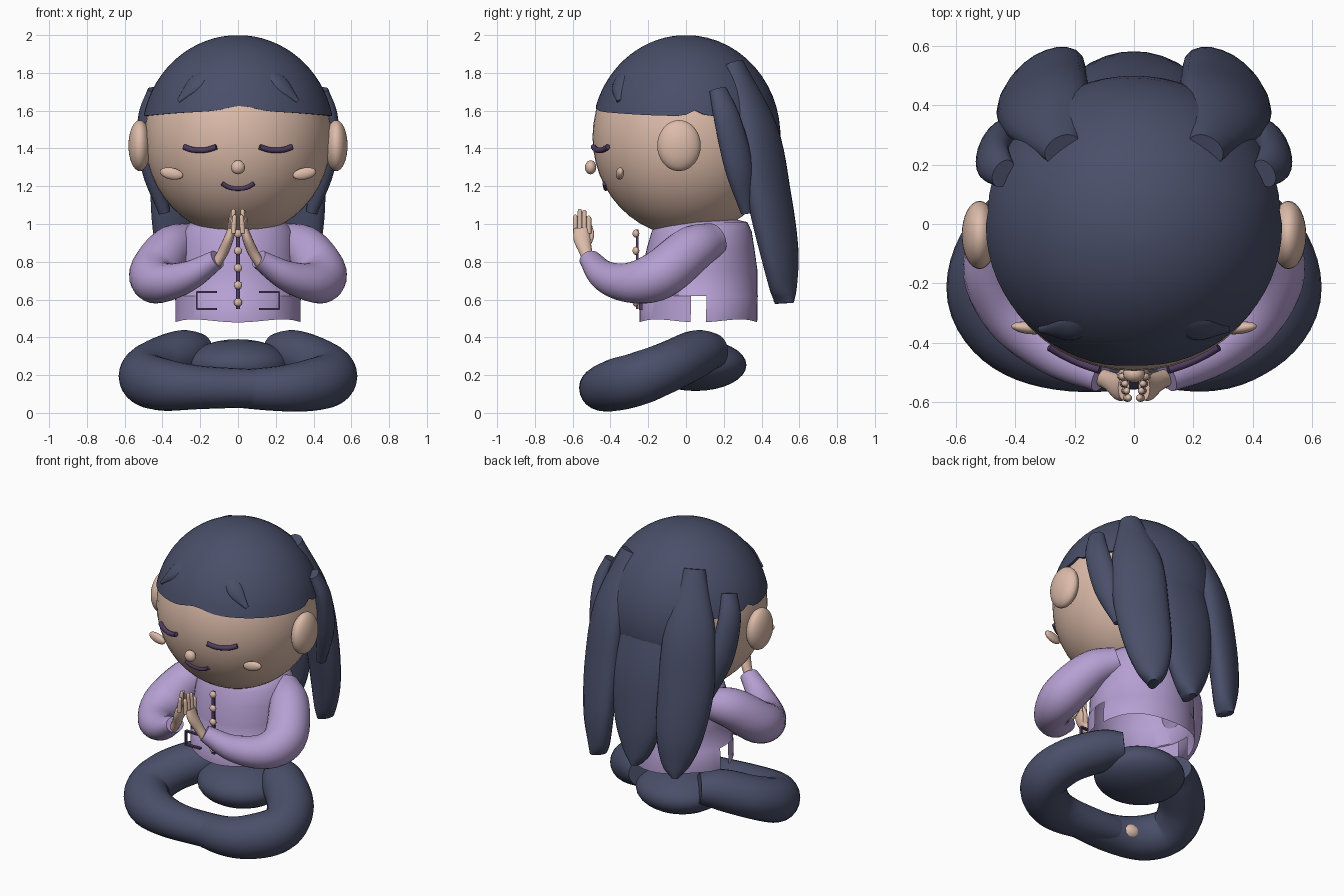
import bpy, bmesh, math
from mathutils import Vector

cube = bpy.data.objects.get("Cube")
if cube:
    bpy.data.objects.remove(cube, do_unlink=True)


def material(name, rgb):
    m = bpy.data.materials.new(name)
    m.use_nodes = True
    m.diffuse_color = (*rgb, 1)
    m.node_tree.nodes["Principled BSDF"].inputs["Base Color"].default_value = (*rgb, 1)
    return m


NAVY = material("navy", (0.068, 0.078, 0.142))
SKIN = material("skin", (0.72, 0.5, 0.4))
LILAC = material("lilac", (0.47, 0.35, 0.65))
PLUM = material("plum", (0.08, 0.045, 0.12))


def finish(name, bm, mat, recalc=True):
    if recalc:
        bmesh.ops.recalc_face_normals(bm, faces=bm.faces)
    me = bpy.data.meshes.new(name)
    bm.to_mesh(me)
    bm.free()
    me.materials.append(mat)
    ob = bpy.data.objects.new(name, me)
    bpy.context.collection.objects.link(ob)
    bpy.ops.object.select_all(action='DESELECT')
    ob.select_set(True)
    bpy.context.view_layer.objects.active = ob
    bpy.ops.object.shade_smooth_by_angle(angle=math.radians(50))
    return ob


def skin_rings(bm, rings, start=True, end=True):
    """Bridge closed rings of points, with optional end caps."""
    loops = [[bm.verts.new(p) for p in r] for r in rings]
    n = len(loops[0])
    for a, b in zip(loops, loops[1:]):
        for i in range(n):
            j = (i + 1) % n
            bm.faces.new((a[i], a[j], b[j], b[i]))
    if start:
        bm.faces.new(loops[0])
    if end:
        bm.faces.new(loops[-1])


def tube(name, points, mat, ref=(0, 0, 1), sides=20, steps=6):
    """Smooth tube through (x, y, z, half width, half thickness along ref)."""
    p = [Vector(q) for q in points]
    p = [p[0] * 2 - p[1]] + p + [p[-1] * 2 - p[-2]]
    path = []
    for a, b, c, d in zip(p, p[1:], p[2:], p[3:]):
        for k in range(steps):
            t = k / steps
            path.append(0.5 * (2 * b + (c - a) * t + (2 * a - 5 * b + 4 * c - d) * t * t
                               + (3 * b - a - 3 * c + d) * t ** 3))
    path.append(p[-2])
    ref = Vector(ref)
    rings = []
    for i, q in enumerate(path):
        tangent = (path[min(i + 1, len(path) - 1)] - path[max(i - 1, 0)])
        tangent = Vector(tangent[:3]).normalized()
        thick = (ref - tangent * tangent.dot(ref)).normalized()
        wide = tangent.cross(thick)
        angles = [math.tau * k / sides for k in range(sides)]
        rings.append([Vector(q[:3]) + wide * q[3] * math.cos(u) + thick * q[4] * math.sin(u)
                      for u in angles])
    bm = bmesh.new()
    skin_rings(bm, rings)
    return finish(name, bm, mat)


def ball(name, loc, size, mat, rot=(0, 0, 0), seg=32):
    bm = bmesh.new()
    bmesh.ops.create_uvsphere(bm, u_segments=seg, v_segments=seg // 2, radius=1)
    ob = finish(name, bm, mat)
    ob.location, ob.scale, ob.rotation_euler = loc, size, rot
    return ob


def box(name, loc, size, mat):
    bm = bmesh.new()
    bmesh.ops.create_cube(bm, size=1)
    bmesh.ops.scale(bm, vec=size, verts=bm.verts)
    bmesh.ops.translate(bm, vec=loc, verts=bm.verts)
    return finish(name, bm, mat)


def flip(s, points):
    return [(s * q[0], *q[1:]) for q in points]


HEAD = Vector((0, 0, 1.46))
HR = Vector((0.495, 0.495, 0.525))


def face_y(x, z):
    return -HR.y * math.sqrt(1 - (x / HR.x) ** 2 - ((z - HEAD.z) / HR.z) ** 2)


# Head and nose
ball("head", HEAD, HR, SKIN, seg=48)
ball("nose", (0, -0.505, 1.3), (0.037, 0.03, 0.037), SKIN, seg=20)

# Hair cap with a wavy hairline that drops at the back
bm = bmesh.new()
rings = []
for k in range(1, 17):
    ring = []
    for i in range(64):
        az = math.tau * i / 64
        c, s = math.cos(az), math.sin(az)
        low = 1.572 + 0.026 * max(0, -s) ** 2 - 0.26 * max(0, (s - 0.75) * 4) ** 0.7
        low += 0.03 * math.exp(-((s - 0.1) / 0.08) ** 2)
        if s < 0:
            low += 0.027 * math.exp(-((c - 0.03) / 0.2) ** 2)
        th = k / 16 * math.acos((low - 1.465) / 0.535)
        ring.append((0.51 * math.sin(th) * c, 0.5 * math.sin(th) * s,
                     1.465 + 0.535 * math.cos(th)))
    rings.append(ring)
# Turned-in hem
rings.append([(x * 0.95, y * 0.95, z) for x, y, z in rings[-1]])
skin_rings(bm, rings, end=False)
finish("hair_cap", bm, NAVY)

# Middle long lock, emerging from under the cap
tube("hair_lock_middle", [(0, 0.36, 1.62, 0.14, 0.06), (0, 0.42, 1.4, 0.2, 0.075),
                          (0, 0.47, 1.15, 0.21, 0.085), (0, 0.505, 0.85, 0.165, 0.075),
                          (0, 0.515, 0.67, 0.095, 0.065), (0, 0.52, 0.59, 0.03, 0.055)],
     NAVY, (0, 1, 0))

# Mouth
tube("mouth", [(x, face_y(x, z) - 0.002, z, 0.012, 0.012) for x, z in
               ((-0.085, 1.215), (-0.045, 1.193), (0, 1.187), (0.045, 1.193), (0.085, 1.215))],
     PLUM, sides=10)

# Paired parts
for s, side in ((1, "left"), (-1, "right")):
    ball("ear_" + side, (s * 0.52, -0.037, 1.415), (0.06, 0.115, 0.135), SKIN)
    ball("cheek_" + side, (s * 0.352, -0.35, 1.267), (0.063, 0.021, 0.031), SKIN,
         (0, s * -0.2, s * 0.1), 20)
    tube("closed_eye_" + side, flip(s, [(x, face_y(x, z) - 0.012, z, 0.014, 0.015) for x, z in
         ((0.115, 1.408), (0.16, 1.394), (0.2, 1.39), (0.245, 1.394), (0.285, 1.408))]),
         PLUM, sides=10)

    # Hair locks
    tube("hair_lock_long_" + side, flip(s, [
        (0.24, 0.25, 1.85, 0.065, 0.05), (0.295, 0.38, 1.5, 0.155, 0.08),
        (0.31, 0.44, 1.15, 0.17, 0.09), (0.3, 0.495, 0.85, 0.145, 0.08),
        (0.285, 0.515, 0.66, 0.09, 0.065), (0.285, 0.52, 0.58, 0.03, 0.055)]),
        NAVY, (s * 0.3, 0.5, 0))
    tube("hair_lock_short_" + side, flip(s, [
        (0.44, 0.17, 1.71, 0.05, 0.035), (0.475, 0.22, 1.55, 0.075, 0.05),
        (0.45, 0.28, 1.3, 0.08, 0.055), (0.39, 0.32, 1.06, 0.03, 0.03)]),
        NAVY, (s * 0.45, 0.25, 0))
    tube("fringe_lock_" + side, flip(s, [
        (0.13, -0.295, 1.845, 0.015, 0.01), (0.22, -0.352, 1.75, 0.05, 0.02),
        (0.315, -0.356, 1.65, 0.012, 0.01)]), NAVY, (s * 0.3, -0.5, 0.4), 14)

    # Sleeves
    tube("sleeve_" + side, flip(s, [
        (0.25, 0.15, 0.92, 0.09, 0.085), (0.36, 0.03, 0.865, 0.125, 0.12),
        (0.445, -0.14, 0.73, 0.13, 0.133), (0.4, -0.3, 0.69, 0.11, 0.105),
        (0.26, -0.43, 0.725, 0.085, 0.08), (0.11, -0.51, 0.815, 0.058, 0.05)]),
        LILAC, (s, 0.4, 0.9), 24)

    # Praying hands with fanned fingers
    tube("palm_" + side, flip(s, [
        (0.115, -0.515, 0.79, 0.03, 0.025), (0.08, -0.53, 0.85, 0.034, 0.028),
        (0.05, -0.55, 0.92, 0.045, 0.026), (0.034, -0.552, 0.975, 0.042, 0.02)]),
        SKIN, (s, 0, 0.5), 16, 4)
    for i, top in enumerate((1.05, 1.08, 1.075, 1.045)):
        y = -0.586 + 0.024 * i
        x = 0.018 + 0.006 * i
        tube(f"finger_{i + 1}_{side}", flip(s, [
            (x + 0.006, y, 0.95, 0.013, 0.014), (x + 0.002, y, 1.02, 0.013, 0.013),
            (x, y, top - 0.01, 0.011, 0.011), (x, y, top, 0.003, 0.003)]),
            SKIN, (s, 0, 0), 10, 3)
    tube("thumb_" + side, flip(s, [
        (0.058, -0.525, 0.88, 0.016, 0.016), (0.032, -0.5, 0.94, 0.014, 0.014),
        (0.018, -0.502, 0.99, 0.005, 0.005)]), SKIN, (s, 0, 0), 10, 4)

    # Pocket outlines
    for z in (0.55, 0.64):
        box("pocket_edge_" + side, (s * 0.165, -0.24, z), (0.11, 0.02, 0.01), PLUM)
    box("pocket_side_" + side, (s * 0.218, -0.24, 0.595), (0.008, 0.02, 0.09), PLUM)

    # Folded legs: the right shin lies in front of the left one
    end = [(0.2, -0.44, 0.135, 0.125, 0.115), (-0.1, -0.45, 0.13, 0.1, 0.1)] if s < 0 else \
          [(0.2, -0.44, 0.128, 0.125, 0.118), (-0.18, -0.4, 0.13, 0.085, 0.085)]
    tube("leg_" + side, flip(s, [
        (0.2, 0.15, 0.33, 0.1, 0.092), (0.295, 0.06, 0.315, 0.135, 0.124),
        (0.445, -0.08, 0.25, 0.142, 0.132), (0.492, -0.24, 0.185, 0.138, 0.14),
        (0.395, -0.37, 0.149, 0.14, 0.138)] + end), NAVY, sides=24)

# Pelvis and the tucked foot
ball("pelvis", (0, 0.05, 0.253), (0.28, 0.27, 0.137), NAVY)
ball("foot", (-0.26, -0.335, 0.12), (0.07, 0.05, 0.05), SKIN, seg=20)

# Jacket: open hem with a vent at each side
bm = bmesh.new()
rings = []
for z, rx, ry, cy in ((0.487, 0.335, 0.312, 0.065), (0.62, 0.332, 0.312, 0.068),
                      (0.625, 0.326, 0.308, 0.07), (0.75, 0.322, 0.306, 0.073),
                      (0.87, 0.31, 0.285, 0.077), (0.96, 0.295, 0.265, 0.083),
                      (1.01, 0.25, 0.24, 0.085), (1.03, 0.16, 0.16, 0.08)):
    rings.append([(rx * math.cos(u), cy + ry * math.sin(u),
                   z - (0.008 * math.cos(4 * u) if z < 0.5 else 0))
                  for u in (math.tau * i / 48 for i in range(48))])
skin_rings(bm, rings, start=False)
bmesh.ops.recalc_face_normals(bm, faces=bm.faces)
vents = [f for f in bm.faces if f.calc_center_median().z < 0.6
         and abs(f.calc_center_median().y - 0.066) < 0.04]
bmesh.ops.delete(bm, geom=vents, context='FACES')
finish("jacket", bm, LILAC, recalc=False)

# Placket and buttons
box("placket", (0, -0.258, 0.76), (0.02, 0.012, 0.42), PLUM)
for i in range(5):
    ball(f"button_{i + 1}", (0, -0.265, 0.585 + 0.091 * i), (0.022, 0.018, 0.022), SKIN, seg=16)
